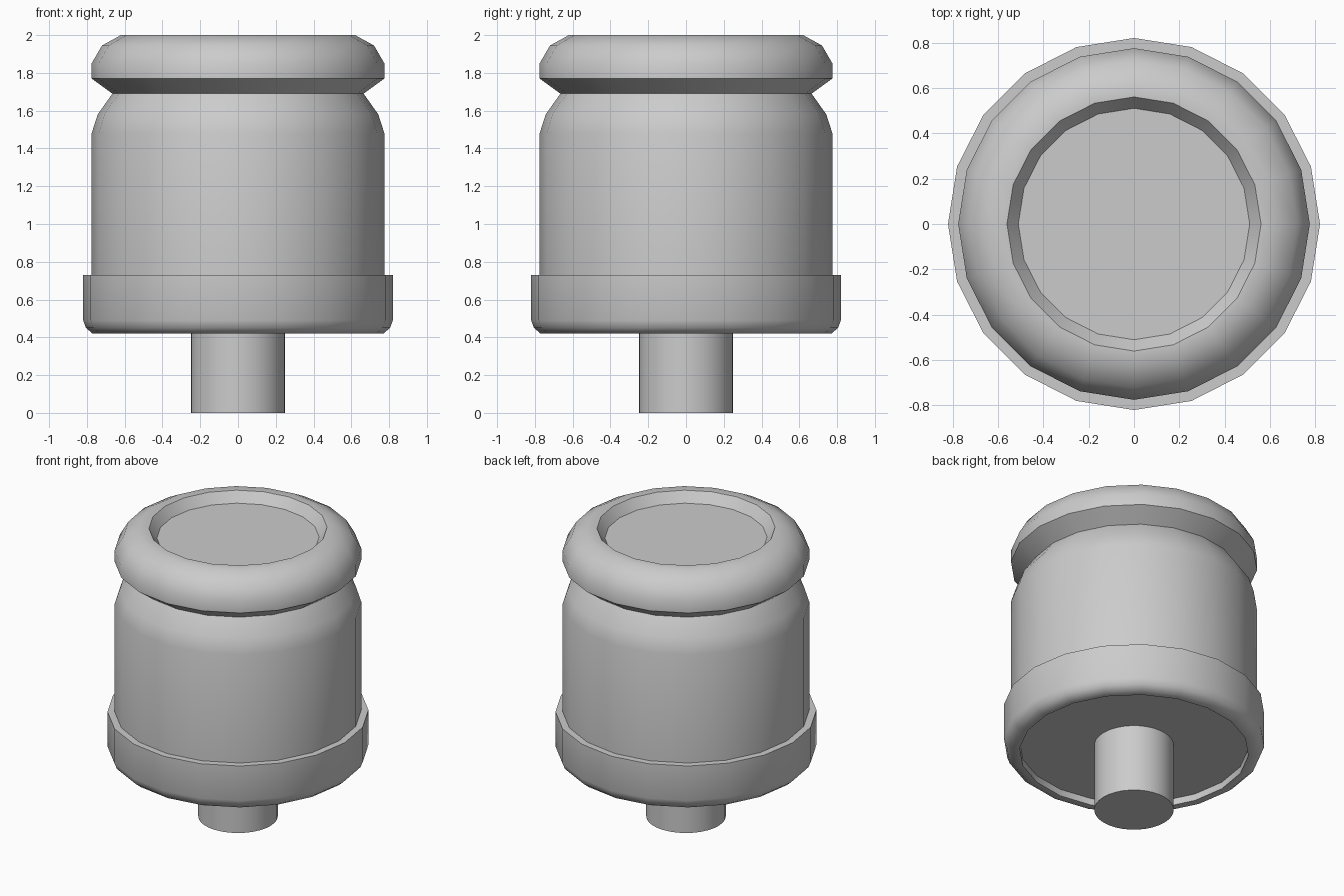
import bpy, bmesh, math

if "Cube" in bpy.data.objects:
    bpy.data.objects.remove(bpy.data.objects["Cube"])


def lathe(name, profile, sides):
    """Revolve (radius, z) points around z; radius 0 ends become flat caps."""
    bm = bmesh.new()
    rings = []
    for r, z in profile:
        rings.append([bm.verts.new((r * math.cos(2 * math.pi * i / sides),
                                    r * math.sin(2 * math.pi * i / sides), z))
                      for i in range(sides)])
    for a, b in zip(rings, rings[1:]):
        for i in range(sides):
            j = (i + 1) % sides
            bm.faces.new((a[i], a[j], b[j], b[i]))
    bm.faces.new(rings[0][::-1])
    bm.faces.new(rings[-1])
    bmesh.ops.recalc_face_normals(bm, faces=bm.faces)
    mesh = bpy.data.meshes.new(name)
    bm.to_mesh(mesh)
    bm.free()
    obj = bpy.data.objects.new(name, mesh)
    bpy.context.collection.objects.link(obj)
    bpy.ops.object.select_all(action='DESELECT')
    obj.select_set(True)
    bpy.context.view_layer.objects.active = obj
    bpy.ops.object.shade_smooth_by_angle(angle=math.radians(42))
    return obj


# Body: recessed underside, base collar, barrel, pinched neck, rolled rim, dished top
lathe("body", [
    (0.72, 0.467), (0.72, 0.42), (0.77, 0.42), (0.805, 0.45), (0.82, 0.49),
    (0.82, 0.73), (0.775, 0.73),
    (0.775, 1.48), (0.743, 1.58), (0.665, 1.69),
    (0.775, 1.77), (0.775, 1.85), (0.72, 1.945), (0.62, 2.0),
    (0.56, 2.0), (0.51, 1.933),
], 20)

# Stem: round peg under the body
lathe("stem", [(0.25, 0.0), (0.25, 0.467)], 32)
